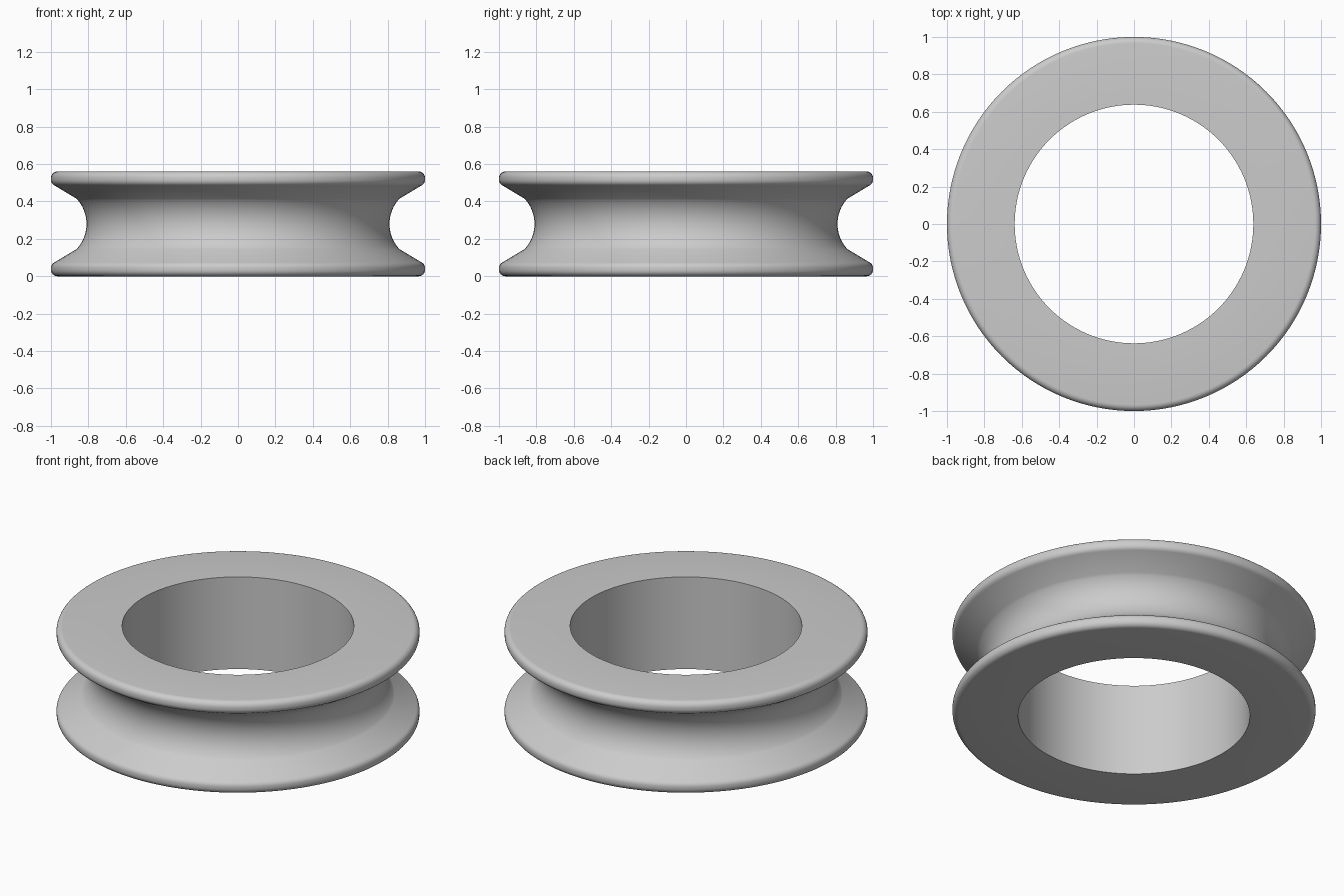
import bpy, bmesh, math

cube = bpy.data.objects.get("Cube")
if cube:
    bpy.data.objects.remove(cube, do_unlink=True)

HEIGHT = 0.56
MID = HEIGHT / 2
BORE = 0.638
SEGMENTS = 128


def arc(cx, cz, r, start, end, steps):
    """Points on an arc in the radius/height plane, angles in degrees."""
    angles = [math.radians(start + (end - start) * i / steps) for i in range(steps + 1)]
    return [(cx + r * math.cos(a), cz + r * math.sin(a)) for a in angles]


# Upper half of the section: bore edge, rounded rim, sloped flange, groove floor
fillet = 0.034
upper = [(BORE, HEIGHT)]
upper += arc(1 - fillet, HEIGHT - fillet, fillet, 90, 0, 6)
upper += arc(1 - fillet, HEIGHT - 0.044, fillet, 0, -60, 5)
groove = 0.198
upper += arc(0.81 + groove, MID, groove, 137, 180, 9)

# Mirror the section about mid height and close it along the bore
lower = [(r, HEIGHT - z) for r, z in reversed(upper[:-1])]
section = upper + lower

# Spin the section around the vertical axis
bm = bmesh.new()
verts = [bm.verts.new((r, 0, z)) for r, z in section]
edges = [bm.edges.new((v, verts[(i + 1) % len(verts)])) for i, v in enumerate(verts)]
bmesh.ops.spin(bm, geom=verts + edges, cent=(0, 0, 0), axis=(0, 0, 1),
               angle=math.tau, steps=SEGMENTS, use_merge=True)
bmesh.ops.remove_doubles(bm, verts=bm.verts[:], dist=0.0005)
bmesh.ops.recalc_face_normals(bm, faces=bm.faces[:])

mesh = bpy.data.meshes.new("grooved_ring")
bm.to_mesh(mesh)
bm.free()
ring = bpy.data.objects.new("grooved_ring", mesh)
bpy.context.collection.objects.link(ring)

# Plain grey finish
grey = bpy.data.materials.new("light_grey")
grey.use_nodes = True
colour = (0.6, 0.6, 0.6, 1)
grey.diffuse_color = colour
grey.node_tree.nodes["Principled BSDF"].inputs["Base Color"].default_value = colour
mesh.materials.append(grey)

# Smooth shading with crisp bore edges
bpy.ops.object.select_all(action="DESELECT")
ring.select_set(True)
bpy.context.view_layer.objects.active = ring
bpy.ops.object.shade_smooth_by_angle(angle=math.radians(30))
